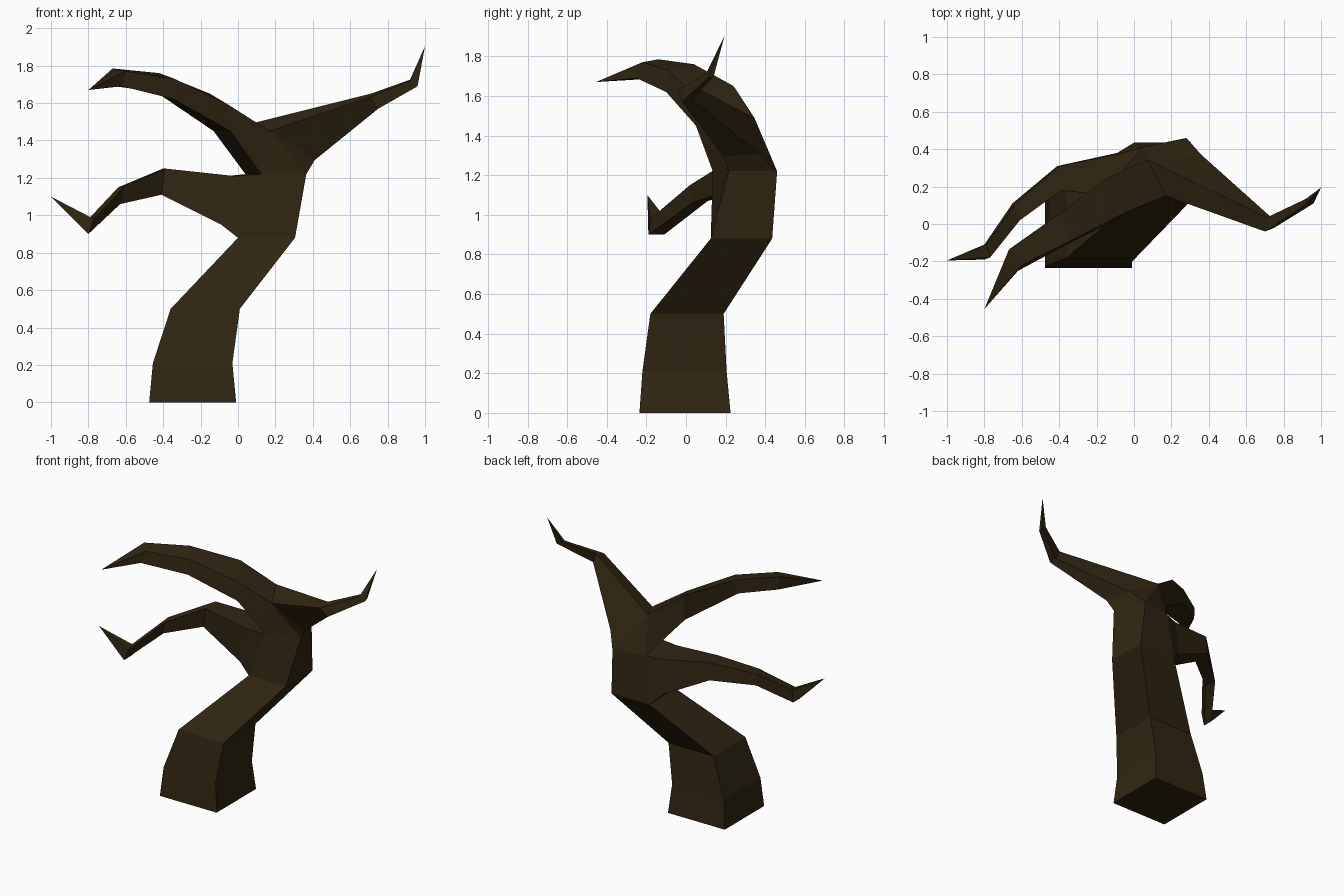
import bpy
import bmesh
from mathutils import Vector

default = bpy.data.objects.get("Cube")
if default:
    bpy.data.objects.remove(default, do_unlink=True)

# One dark bark colour
bark = bpy.data.materials.new("dark_bark")
bark.use_nodes = True
bark_colour = (0.03, 0.019, 0.006, 1)
bark.diffuse_color = bark_colour
shader = bark.node_tree.nodes["Principled BSDF"]
shader.inputs["Base Color"].default_value = bark_colour
shader.inputs["Roughness"].default_value = 1

bm = bmesh.new()


def add_face(corners):
    """Add a polygon, dropping corners that coincide with a neighbour."""
    unique = []
    for corner in corners:
        if corner not in unique:
            unique.append(corner)
    if len(unique) > 2:
        bm.faces.new([bm.verts.new(corner) for corner in unique])


def loft(rings, skipped_sides=()):
    """Bridge consecutive four-cornered rings, leaving chosen (step, side) openings."""
    for step, (lower, upper) in enumerate(zip(rings, rings[1:])):
        for side in range(4):
            if (step, side) not in skipped_sides:
                following = (side + 1) % 4
                add_face([lower[side], lower[following], upper[following], upper[side]])


def square(left, right, front, back, height):
    """Level ring: front left, front right, back right, back left in the front view."""
    return [(left, front, height), (right, front, height),
            (right, back, height), (left, back, height)]


def limb(rings, tip):
    """Loft a branch and close it in a point."""
    loft(rings + [[tip] * 4])


# Trunk: square rings leaning back and sideways, open where the low branch leaves
base = square(-.475, -.01, -.235, .225, 0)
shoulder = square(0, .305, .125, .435, .88)
fork_front_a, fork_front_b = (.125, .135, 1.22), (.365, .215, 1.22)
fork_back_b, fork_back_a = (.28, .46, 1.22), (.04, .41, 1.22)
trunk = [
    base,
    square(-.455, -.03, -.22, .205, .21),
    square(-.36, .01, -.18, .19, .5),
    shoulder,
    [fork_front_a, fork_front_b, fork_back_b, fork_back_a],
]
loft(trunk, skipped_sides={(3, 3)})
add_face(base)

# Crotch: front and back triangles between the two upper limbs
crotch_front, crotch_back = (.17, .15, 1.45), (.07, .345, 1.49)
add_face([fork_front_a, fork_front_b, crotch_front])
add_face([fork_back_b, fork_back_a, crotch_back])

# Low branch: front bottom, front top, back top, back bottom
limb([
    [shoulder[0], fork_front_a, fork_back_a, shoulder[3]],
    [(-.09, .15, .95), (-.02, .14, 1.21), (-.06, .38, 1.21), (-.09, .38, .96)],
    [(-.41, .18, 1.11), (-.39, .18, 1.25), (-.4, .31, 1.25), (-.41, .31, 1.12)],
    [(-.63, .03, 1.06), (-.61, .02, 1.15), (-.64, .1, 1.15), (-.65, .11, 1.07)],
    [(-.8, -.19, .9), (-.77, -.18, .98), (-.79, -.11, .99), (-.8, -.11, .9)],
], tip=(-1, -.195, 1.1))

# High branch arching forward, same corner order
limb([
    [fork_front_a, crotch_front, crotch_back, fork_back_a],
    [(-.04, .05, 1.45), (-.05, .06, 1.59), (-.15, .24, 1.65), (-.13, .2, 1.45)],
    [(-.34, -.1, 1.62), (-.34, -.09, 1.73), (-.42, .04, 1.76), (-.44, .02, 1.66)],
    [(-.62, -.25, 1.69), (-.6, -.22, 1.77), (-.67, -.14, 1.785), (-.66, -.13, 1.69)],
], tip=(-.8, -.455, 1.67))

# Side branch with a hooked end: front bottom, back bottom, back top, front top
limb([
    [fork_front_b, fork_back_b, crotch_back, crotch_front],
    [(.41, .19, 1.295), (.36, .37, 1.31), crotch_back, crotch_front],
    [(.75, -.02, 1.57), (.74, .03, 1.58), (.71, .035, 1.65), (.7, -.04, 1.63)],
    [(.96, .11, 1.69), (.96, .14, 1.7), (.92, .135, 1.725), (.92, .105, 1.72)],
], tip=(1, .195, 1.905))

# Weld all parts into one closed, flat-shaded surface
bmesh.ops.remove_doubles(bm, verts=bm.verts, dist=0.0005)
bmesh.ops.recalc_face_normals(bm, faces=bm.faces)
mesh = bpy.data.meshes.new("bare_tree")
bm.to_mesh(mesh)
bm.free()
mesh.materials.append(bark)
tree = bpy.data.objects.new("bare_tree", mesh)
bpy.context.collection.objects.link(tree)
